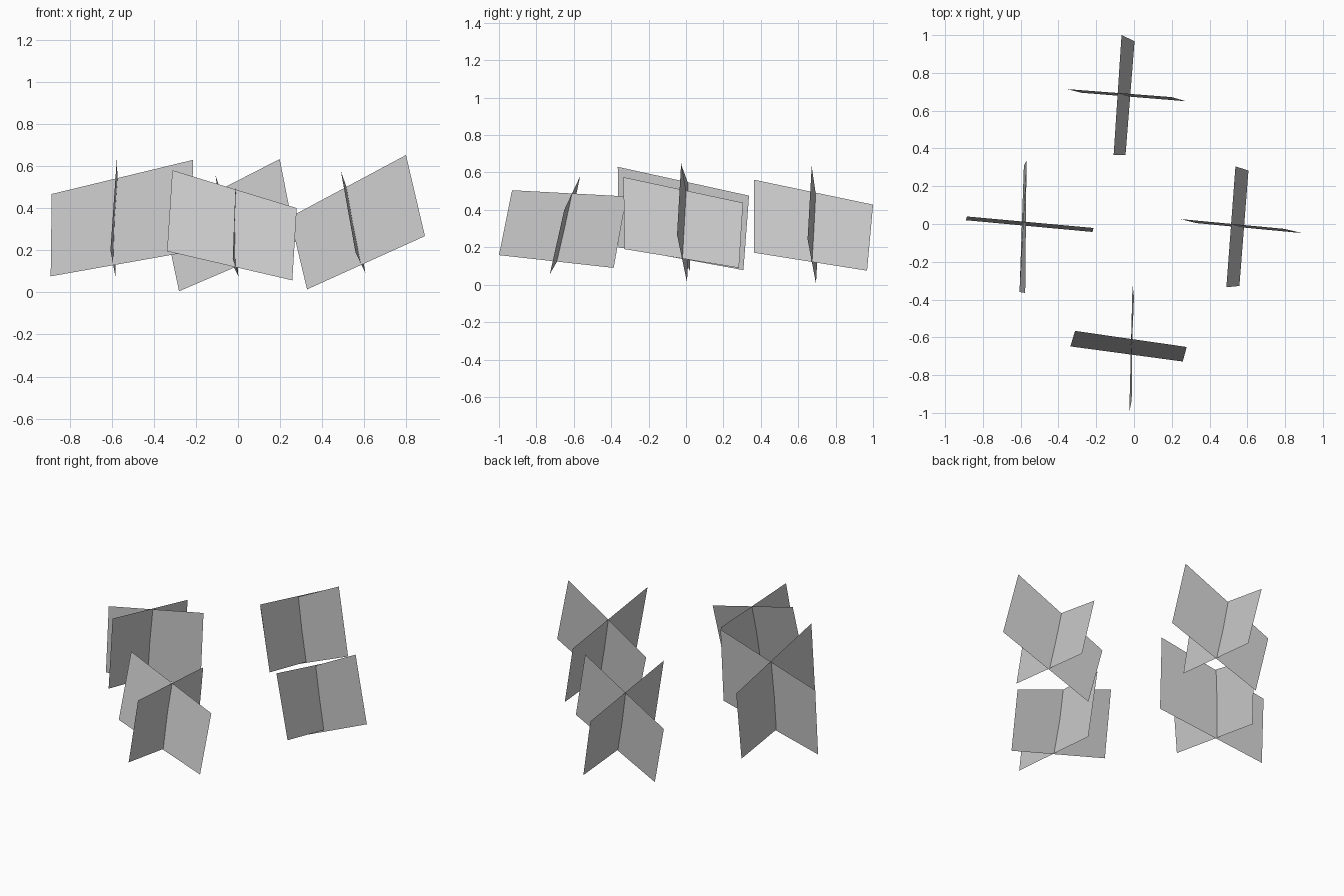
import bpy

# Remove the default cube only
default_cube = bpy.data.objects.get("Cube")
if default_cube:
    bpy.data.objects.remove(default_cube, do_unlink=True)

# One plain grey for every card
grey = bpy.data.materials.new("plain_grey")
grey.use_nodes = True
grey_value = (0.6, 0.6, 0.6, 1.0)
grey.diffuse_color = grey_value
shader = next(n for n in grey.node_tree.nodes if n.type == "BSDF_PRINCIPLED")
shader.inputs["Base Color"].default_value = grey_value


def make_card(name, bottom_start, bottom_end, top_end, top_start):
    """Build a single thin upright card from its four corners."""
    corners = [bottom_start, bottom_end, top_end, top_start]
    mesh = bpy.data.meshes.new(name)
    mesh.from_pydata(corners, [], [range(len(corners))])
    mesh.materials.append(grey)
    mesh.update()
    card = bpy.data.objects.new(name, mesh)
    bpy.context.scene.collection.objects.link(card)
    return card


def make_crossed_cards(place, wide_card, deep_card):
    """Build a plant-like cross: one card along x and one along y."""
    make_card(place + "_wide_card", *wide_card)
    make_card(place + "_deep_card", *deep_card)


# Cross at the back
make_crossed_cards(
    "back",
    wide_card=[(-.28, .695, .005), (.275, .65, .243), (.198, .672, .633), (-.353, .714, .35)],
    deep_card=[(-.045, .364, .171), (.003, .968, .075), (-.066, 1, .428), (-.108, .364, .561)],
)

# Cross on the model's right
make_crossed_cards(
    "right",
    wide_card=[(-.89, .02, .076), (-.22, -.042, .195), (-.214, -.021, .629), (-.885, .04, .467)],
    deep_card=[(-.606, -.36, .2), (-.583, .307, .078), (-.569, .337, .476), (-.576, -.365, .63)],
)

# Cross on the model's left
make_crossed_cards(
    "left",
    wide_card=[(.328, .005, .014), (.888, -.048, .267), (.798, -.026, .652), (.246, .026, .357)],
    deep_card=[(.558, -.328, .19), (.606, .283, .09), (.537, .305, .438), (.489, -.335, .575)],
)

# Cross at the front
make_crossed_cards(
    "front",
    wide_card=[(-.337, -.648, .195), (.258, -.728, .057), (.279, -.651, .4), (-.312, -.566, .58)],
    deep_card=[(-.025, -1, .158), (0, -.387, .09), (-.008, -.318, .472), (-.012, -.93, .505)],
)
